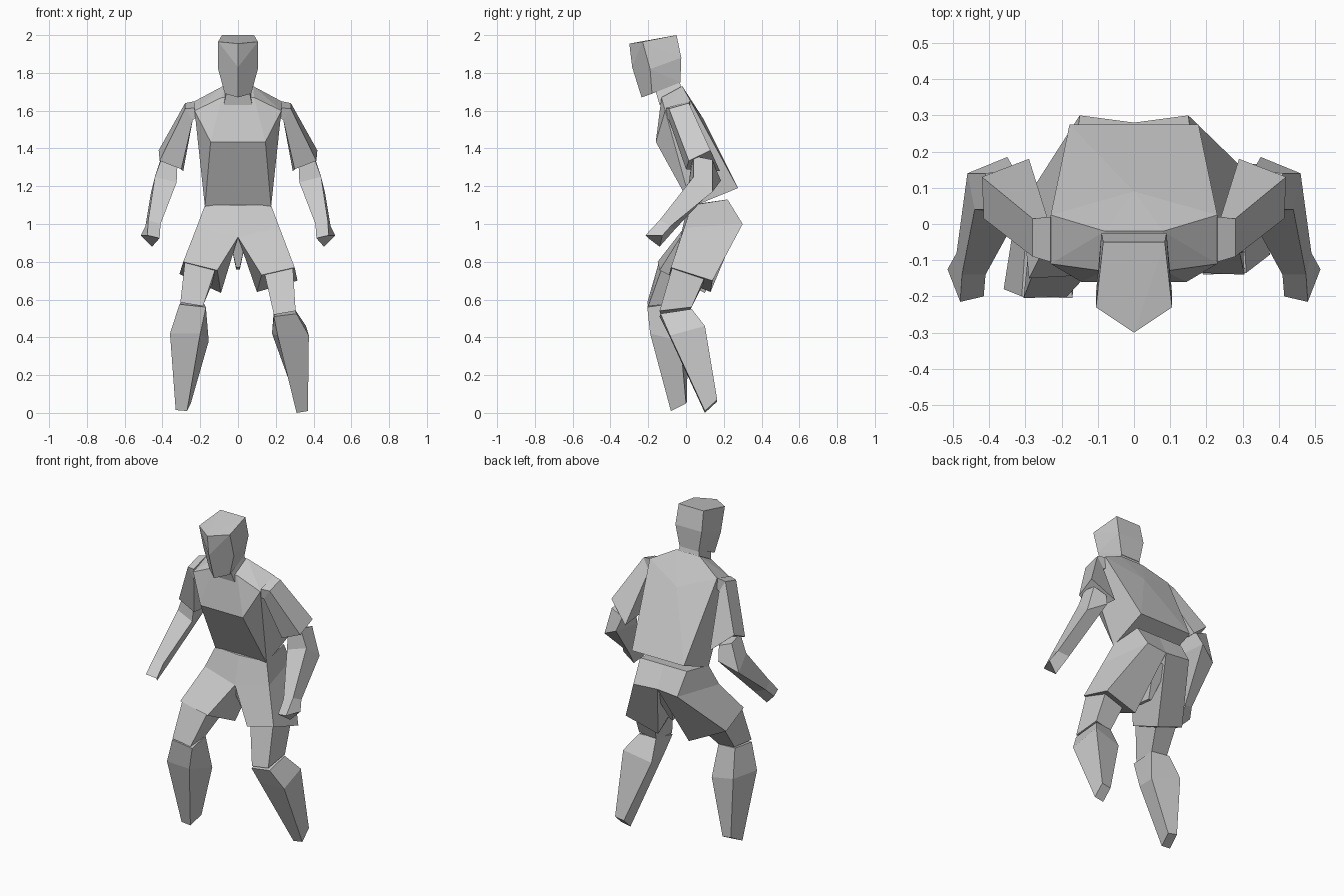
import bpy
import bmesh
from mathutils import Vector

default_cube = bpy.data.objects.get("Cube")
if default_cube:
    bpy.data.objects.remove(default_cube, do_unlink=True)


def make_material(name, colour):
    material = bpy.data.materials.new(name)
    material.use_nodes = True
    material.diffuse_color = colour
    shader = material.node_tree.nodes["Principled BSDF"]
    shader.inputs["Base Color"].default_value = colour
    shader.inputs["Roughness"].default_value = 0.8
    return material


clay_grey = make_material("clay grey", (0.6, 0.6, 0.6, 1))


def finish(name, mesh_builder):
    """Turn a bmesh into a flat shaded object."""
    bmesh.ops.recalc_face_normals(mesh_builder, faces=mesh_builder.faces[:])
    mesh = bpy.data.meshes.new(name)
    mesh_builder.to_mesh(mesh)
    mesh_builder.free()
    mesh.materials.append(clay_grey)
    part = bpy.data.objects.new(name, mesh)
    bpy.context.collection.objects.link(part)
    return part


def symmetric_hull(name, half_points):
    """Faceted block wrapped around points mirrored across the middle."""
    builder = bmesh.new()
    for x, y, z in half_points:
        builder.verts.new((x, y, z))
        if x > 0:
            builder.verts.new((-x, y, z))
    result = bmesh.ops.convex_hull(builder, input=builder.verts[:])
    unused = [item for item in result["geom_interior"]
              if isinstance(item, bmesh.types.BMVert)]
    bmesh.ops.delete(builder, geom=unused, context='VERTS')
    bmesh.ops.dissolve_limit(builder, angle_limit=0.03,
                             verts=builder.verts[:], edges=builder.edges[:])
    return finish(name, builder)


def limb(name, rings, side=1):
    """Skin a closed tube over rings of four corners, capped at both ends."""
    builder = bmesh.new()
    loops = []
    for ring in rings:
        corners = [Vector(corner) for corner in ring]
        for corner in corners:
            corner.x *= side
        loops.append([builder.verts.new(corner) for corner in corners])
    for lower, upper in zip(loops, loops[1:]):
        for index in range(len(lower)):
            following = (index + 1) % len(lower)
            builder.faces.new((lower[index], lower[following],
                               upper[following], upper[index]))
    builder.faces.new(loops[0])
    builder.faces.new(loops[-1])
    return finish(name, builder)


# Head: crown, brow and jaw levels, with a ridge down the face
symmetric_hull("head", [
    (0, -.3, 1.955), (.105, -.23, 1.965), (.085, -.05, 2),
    (0, -.285, 1.83), (.105, -.19, 1.82), (.09, -.025, 1.88),
    (0, -.235, 1.67), (.07, -.18, 1.69), (.065, -.03, 1.75),
])

symmetric_hull("neck", [
    (.06, -.16, 1.7), (.06, -.04, 1.78),
    (.075, -.14, 1.63), (.075, -.02, 1.7),
])

# Torso: collar, shoulders, chest and shirt hem
symmetric_hull("torso", [
    (.08, -.02, 1.73), (.085, -.13, 1.67),
    (.23, .025, 1.65), (.23, -.11, 1.6), (0, .09, 1.56),
    (.145, -.16, 1.435),
    (.175, .03, 1.09), (.178, .275, 1.19),
])

# Arms are mirrored; corners run outer back, outer front, inner front, inner back
sleeve_rings = [
    [(.23, .02, 1.65), (.23, -.105, 1.615), (.225, -.1, 1.56), (.225, .02, 1.58)],
    [(.28, .015, 1.64), (.28, -.09, 1.61), (.24, -.09, 1.55), (.24, .02, 1.57)],
    [(.42, .13, 1.39), (.415, .015, 1.335), (.3, 0, 1.29), (.29, .18, 1.28)],
]
forearm_rings = [
    [(.41, .14, 1.34), (.4, .04, 1.36), (.32, .03, 1.33), (.33, .15, 1.31)],
    [(.46, .14, 1.17), (.44, .04, 1.25), (.325, .015, 1.22), (.35, .185, 1.23)],
    [(.49, -.08, .99), (.475, -.14, 1.02), (.41, -.14, 1), (.425, -.06, .97)],
]
hand_rings = [
    forearm_rings[-1],
    [(.515, -.125, .94), (.48, -.215, .94), (.415, -.2, .925), (.455, -.14, .88)],
]
for side_name, side in (("left", 1), ("right", -1)):
    limb(side_name + "_sleeve", sleeve_rings, side)
    limb(side_name + "_forearm", forearm_rings, side)
    limb(side_name + "_hand", hand_rings, side)

# Shorts: both legs share waist and hips, each hem follows its own stride
# Corners run outer front, inner front, inner back, outer back
waist_and_hip = [
    [(.175, .03, 1.1), (0, .01, 1.1), (0, .22, 1.13), (.16, .22, 1.13)],
    [(.22, -.01, .98), (0, -.03, .93), (0, .28, 1), (.15, .3, 1)],
]
left_hem = [(.3, -.08, .77), (.125, -.09, .73), (.1, .13, .64), (.315, .14, .7)]
right_hem = [(.29, -.15, .8), (.11, -.14, .755), (.09, .1, .635), (.31, .05, .735)]
limb("left_shorts_leg", waist_and_hip + [left_hem])
limb("right_shorts_leg", waist_and_hip + [right_hem], -1)
symmetric_hull("shorts_crotch", [
    (.05, -.02, .95), (.05, .24, .95), (.01, .04, .77), (.01, .14, .76),
])

# Thighs
limb("left_thigh", [
    [(.29, -.07, .78), (.14, -.08, .74), (.15, .1, .7), (.29, .1, .72)],
    [(.305, -.14, .54), (.19, -.135, .52), (.19, .02, .54), (.3, .03, .56)],
])
limb("right_thigh", [
    [(.28, -.14, .81), (.12, -.13, .76), (.13, .04, .7), (.28, .04, .75)],
    [(.305, -.205, .585), (.185, -.2, .565), (.18, -.06, .58), (.29, -.06, .59)],
], -1)

# Lower legs: knee, calf and tapered foot end
limb("left_shin", [
    [(.31, -.135, .525), (.19, -.14, .51), (.19, .02, .55), (.3, .03, .55)],
    [(.375, -.085, .41), (.21, -.09, .41), (.18, .08, .42), (.36, .1, .46)],
    [(.37, .1, .01), (.31, .1, 0), (.31, .165, .06), (.37, .165, .07)],
])
limb("right_shin", [
    [(.31, -.2, .575), (.17, -.205, .56), (.18, -.06, .58), (.3, -.05, .59)],
    [(.36, -.18, .42), (.2, -.19, .42), (.155, -.03, .38), (.33, .01, .43)],
    [(.33, -.08, .015), (.27, -.08, .01), (.25, 0, .05), (.31, .005, .06)],
], -1)
